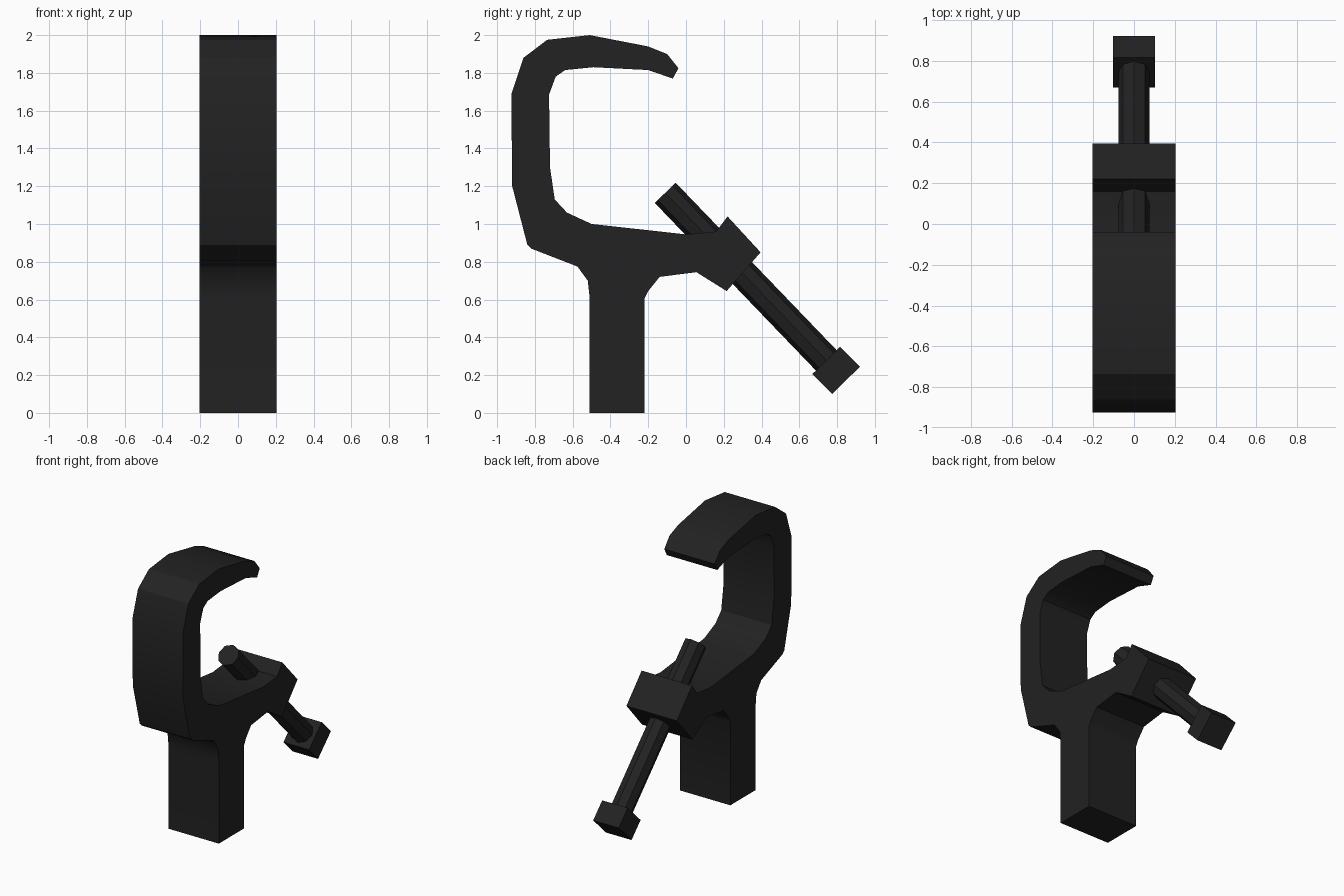
import bpy, bmesh, math
from mathutils import Vector

cube = bpy.data.objects.get("Cube")
if cube:
    bpy.data.objects.remove(cube, do_unlink=True)

# Single matte black finish
black = bpy.data.materials.new("matte_black")
black.use_nodes = True
colour = (0.016, 0.016, 0.016, 1)
black.diffuse_color = colour
black.node_tree.nodes["Principled BSDF"].inputs["Base Color"].default_value = colour


def finish(obj):
    obj.data.materials.append(black)
    bpy.ops.object.select_all(action="DESELECT")
    obj.select_set(True)
    bpy.context.view_layer.objects.active = obj
    bpy.ops.object.shade_smooth_by_angle(angle=math.radians(30))


def extrude_profile(name, points, half_width):
    """Extrude a side (y, z) outline across x."""
    bm = bmesh.new()
    face = bm.faces.new([bm.verts.new((-half_width, y, z)) for y, z in points])
    side = bmesh.ops.extrude_face_region(bm, geom=[face])
    moved = [v for v in side["geom"] if isinstance(v, bmesh.types.BMVert)]
    bmesh.ops.translate(bm, verts=moved, vec=(2 * half_width, 0, 0))
    bmesh.ops.recalc_face_normals(bm, faces=bm.faces)
    mesh = bpy.data.meshes.new(name)
    bm.to_mesh(mesh)
    bm.free()
    obj = bpy.data.objects.new(name, mesh)
    bpy.context.collection.objects.link(obj)
    finish(obj)


def bar_between(name, start, end, radius, sides, turn=0):
    """Prism running between two (y, z) points."""
    a, b = Vector((0, *start)), Vector((0, *end))
    axis = b - a
    bm = bmesh.new()
    bmesh.ops.create_cone(bm, cap_ends=True, segments=sides, radius1=radius,
                          radius2=radius, depth=axis.length)
    # Spin about the bar, then tilt about x so it stays symmetric left to right
    for v in bm.verts:
        x, y, z = v.co
        c, s = math.cos(turn), math.sin(turn)
        x, y = x * c - y * s, x * s + y * c
        along = axis.normalized()
        across = along.cross(Vector((1, 0, 0)))
        v.co = (a + b) / 2 + Vector((x, 0, 0)) + across * y + along * z
    bmesh.ops.recalc_face_normals(bm, faces=bm.faces)
    mesh = bpy.data.meshes.new(name)
    bm.to_mesh(mesh)
    bm.free()
    obj = bpy.data.objects.new(name, mesh)
    bpy.context.collection.objects.link(obj)
    finish(obj)


# Clamp body: stem, hook and threaded boss in one outline
stem_front = [(-.51, 0), (-.51, .61), (-.52, .7), (-.575, .775)]
hook_outer = [(-.82, .87), (-.84, .89), (-.92, 1.2), (-.925, 1.685), (-.86, 1.88),
              (-.735, 1.975), (-.51, 2), (-.2, 1.94), (-.1, 1.9), (-.04, 1.825)]
hook_inner = [(-.07, 1.77), (-.2, 1.815), (-.49, 1.83), (-.64, 1.815), (-.69, 1.78),
              (-.725, 1.685), (-.72, 1.3), (-.695, 1.13), (-.63, 1.06), (-.5, 1)]
boss = [(0, .945), (.16, .96), (.22, 1.04), (.395, .85), (.215, .645), (.055, .745)]
stem_back = [(-.14, .72), (-.2, .645), (-.22, .605), (-.22, 0)]
extrude_profile("clamp_body", stem_front + hook_outer + hook_inner + boss + stem_back, .203)

# Tightening bolt: octagonal shaft and square head
bar_between("bolt_shaft", (-.11, 1.165), (.76, .26), .077, 8)
bar_between("bolt_head", (.743, .278), (.847, .172), .103 * math.sqrt(2), 4, math.pi / 4)
